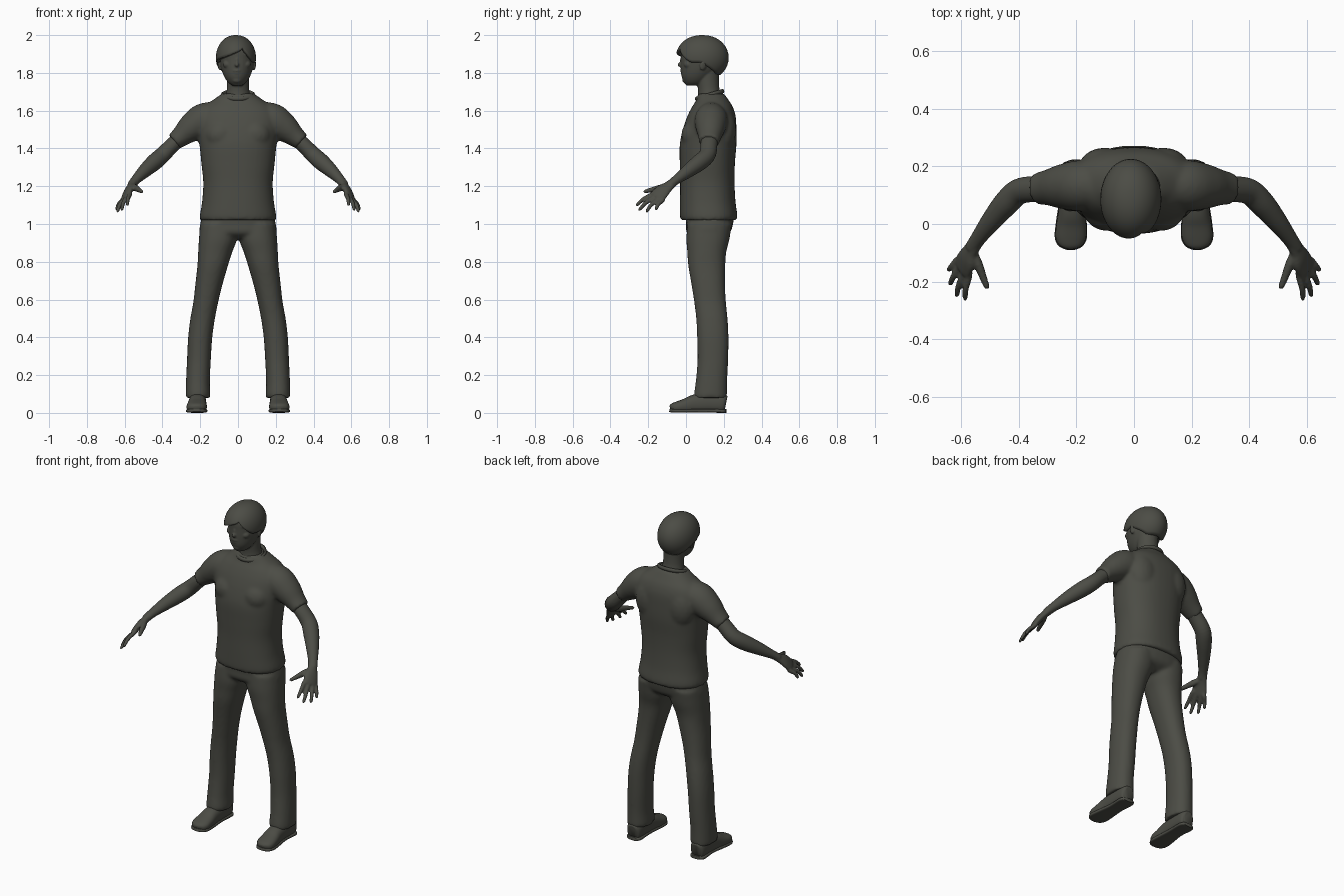
import bpy, bmesh, math
from mathutils import Vector, Matrix

mat = bpy.data.materials.new("dark olive grey")
mat.diffuse_color = (0.072, 0.073, 0.060, 1)


def spline(rows, steps):
    """Catmull-Rom interpolation of ring tuples (x, y, z, a, b)."""
    out = []
    for i in range(len(rows) - 1):
        p0, p1, p2, p3 = (rows[max(0, min(len(rows) - 1, i + k))] for k in (-1, 0, 1, 2))
        for s in range(steps):
            t = s / steps
            out.append([0.5 * (2 * b + (c - a) * t + (2 * a - 5 * b + 4 * c - d) * t * t
                               + (3 * b - a - 3 * c + d) * t ** 3)
                        for a, b, c, d in zip(p0, p1, p2, p3)])
    return out + [list(rows[-1])]


def loft(bm, rows, ref=None, n=28, power=2.0, steps=5):
    """Closed tube; level rings when ref is None, else rings square to the path."""
    rows = spline(rows, steps)
    cen = [Vector(r[:3]) for r in rows]
    rings, new = [], []
    for i, r in enumerate(rows):
        if ref is None:
            u, v = Vector((1, 0, 0)), Vector((0, 1, 0))
        else:
            t = (cen[min(i + 1, len(cen) - 1)] - cen[max(i - 1, 0)]).normalized()
            u = Vector(ref)
            u = (u - t * u.dot(t)).normalized()
            v = t.cross(u)
        ring = []
        for k in range(n):
            w = 2 * math.pi * k / n
            c, s = math.cos(w), math.sin(w)
            c = math.copysign(abs(c) ** (2 / power), c)
            s = math.copysign(abs(s) ** (2 / power), s)
            ring.append(bm.verts.new(cen[i] + u * c * max(r[3], .002) + v * s * max(r[4], .002)))
        rings.append(ring)
    for A, B in zip(rings, rings[1:]):
        for k in range(n):
            new.append(bm.faces.new((A[k], A[(k + 1) % n], B[(k + 1) % n], B[k])))
    new += [bm.faces.new(rings[0][::-1]), bm.faces.new(rings[-1])]
    bmesh.ops.recalc_face_normals(bm, faces=new)


def blob(bm, loc, size, rot=(0, 0, 0)):
    m = Matrix.Translation(loc)
    for ax, w in zip("XYZ", rot):
        m = m @ Matrix.Rotation(math.radians(w), 4, ax)
    bmesh.ops.create_uvsphere(bm, u_segments=20, v_segments=12, radius=1,
                              matrix=m @ Matrix.Diagonal((*size, 1)))


def finish(name, bm, mirror=False, voxel=0, smooth=0, angle=50):
    me = bpy.data.meshes.new(name)
    bm.to_mesh(me)
    bm.free()
    ob = bpy.data.objects.new(name, me)
    bpy.context.collection.objects.link(ob)
    me.materials.append(mat)
    for p in me.polygons:
        p.use_smooth = True
    if mirror:
        m = ob.modifiers.new("mirror", "MIRROR")
        m.use_mirror_merge = False
    if voxel:
        m = ob.modifiers.new("blend", "REMESH")
        m.mode, m.voxel_size, m.use_smooth_shade = "VOXEL", voxel, True
    if smooth:
        m = ob.modifiers.new("soften", "SMOOTH")
        m.factor, m.iterations = 0.5, smooth
    if not voxel:
        bpy.ops.object.select_all(action="DESELECT")
        bpy.context.view_layer.objects.active = ob
        ob.select_set(True)
        bpy.ops.object.shade_smooth_by_angle(angle=math.radians(angle))
    return ob


# T-shirt: trunk, sleeves and shoulder blades blended together
bm = bmesh.new()
loft(bm, [(0, .12, 1.02, .2, .148), (0, .12, 1.045, .202, .152), (0, .115, 1.12, .19, .147),
          (0, .113, 1.22, .184, .144), (0, .113, 1.32, .194, .146), (0, .117, 1.42, .204, .15),
          (0, .125, 1.5, .215, .142), (0, .135, 1.57, .215, .128), (0, .14, 1.62, .185, .108),
          (0, .14, 1.655, .135, .086), (0, .132, 1.69, .085, .07)], n=40, power=2.3)
loft(bm, [(.1, .135, 1.575, .075, .07), (.18, .133, 1.55, .09, .088), (.245, .13, 1.51, .077, .079),
          (.3, .126, 1.465, .056, .062), (.338, .122, 1.435, .046, .055)], ref=(0, 0, 1))
loft(bm, [(-.1, .135, 1.575, .075, .07), (-.18, .133, 1.55, .09, .088), (-.245, .13, 1.51, .077, .079),
          (-.3, .126, 1.465, .056, .062), (-.338, .122, 1.435, .046, .055)], ref=(0, 0, 1))
for s in (1, -1):
    blob(bm, (s * .1, .2, 1.5), (.09, .065, .12))
    blob(bm, (s * .09, .045, 1.47), (.085, .07, .08))
finish("tshirt", bm, voxel=.01, smooth=5)

# Collar band around the neck, lower at the front
bm = bmesh.new()
N, M = 40, 8
ring = [[bm.verts.new(((.082 + .009 * math.cos(q)) * math.cos(w),
                       .125 + (.069 + .009 * math.cos(q)) * math.sin(w),
                       1.683 + .02 * math.sin(w) + .012 * math.sin(q)))
         for q in (2 * math.pi * j / M for j in range(M))]
        for w in (2 * math.pi * i / N for i in range(N))]
for i in range(N):
    for j in range(M):
        a, b = ring[i], ring[(i + 1) % N]
        bm.faces.new((a[j], b[j], b[(j + 1) % M], a[(j + 1) % M]))
finish("collar", bm)

# Trousers: hips plus mirrored legs
bm = bmesh.new()
loft(bm, [(0, .125, 1.06, .185, .13), (0, .125, 1.0, .2, .124), (0, .118, .955, .2, .115),
          (0, .112, .925, .14, .075)], n=36, power=2.4)
loft(bm, [(.1, .125, 1.0, .1, .118), (.106, .116, .92, .101, .114), (.121, .11, .85, .09, .103),
          (.134, .11, .78, .081, .098), (.154, .118, .68, .072, .089), (.17, .127, .59, .066, .084),
          (.187, .137, .5, .065, .083), (.2, .142, .4, .064, .083), (.207, .142, .28, .063, .081),
          (.212, .135, .17, .063, .083), (.212, .13, .105, .065, .087),
          (.212, .13, .08, .065, .087)], n=32, power=2.2)
finish("trousers", bm, mirror=True, voxel=.01, smooth=4)

# Shoes: upper with a flat sole under it
bm = bmesh.new()
loft(bm, [(.214, .212, .05, .025, .035), (.214, .195, .052, .043, .052), (.214, .12, .054, .046, .054),
          (.215, .05, .048, .047, .05), (.217, 0, .037, .052, .04), (.219, -.045, .03, .053, .031),
          (.219, -.072, .026, .041, .024), (.219, -.084, .023, .018, .014)], ref=(1, 0, 0), power=2.4)
for v in bm.verts:
    v.co.z = max(v.co.z, .008)
loft(bm, [(.216, .213, .01, .03, .01), (.215, .19, .01, .047, .01), (.214, .1, .012, .044, .01),
          (.217, .01, .011, .053, .01), (.219, -.045, .011, .056, .01), (.219, -.075, .012, .043, .01),
          (.219, -.088, .014, .018, .008)], ref=(1, 0, 0), power=4)
for v in bm.verts:
    v.co.z = max(v.co.z, 0)
finish("shoes", bm, mirror=True)

# Arms with palms, fingers and thumbs
bm = bmesh.new()
loft(bm, [(.27, .128, 1.485, .04, .045), (.34, .122, 1.425, .04, .045), (.4, .112, 1.365, .043, .045),
          (.445, .07, 1.325, .044, .044), (.495, .01, 1.28, .036, .036), (.54, -.05, 1.235, .025, .027),
          (.562, -.085, 1.207, .022, .026)], ref=(0, 0, 1))
across = (.45, .75, -.4)
loft(bm, [(.55, -.065, 1.223, .025, .019), (.568, -.095, 1.198, .031, .019), (.58, -.122, 1.177, .042, .019),
          (.593, -.15, 1.148, .045, .016), (.598, -.16, 1.138, .038, .012)], ref=across)
fingers = [((.572, -.178, 1.157), (.587, -.265, 1.098)), ((.59, -.168, 1.142), (.617, -.252, 1.072)),
           ((.605, -.148, 1.13), (.64, -.212, 1.064)), ((.612, -.125, 1.125), (.645, -.162, 1.075))]
for a, b in fingers:
    a, b = Vector(a), Vector(b)
    root = a + (Vector((.578, -.115, 1.18)) - a) * .35
    mid = a.lerp(b, .5) + Vector((.004, -.004, .004))
    loft(bm, [(*root, .012, .012), (*a, .0125, .0125), (*mid, .011, .011),
              (*a.lerp(b, .9), .009, .009), (*b, .004, .004)], ref=across, n=12, steps=4)
loft(bm, [(.56, -.095, 1.2, .016, .016), (.54, -.14, 1.19, .018, .016), (.523, -.185, 1.18, .013, .013),
          (.511, -.216, 1.172, .01, .01), (.507, -.226, 1.169, .004, .004)], ref=(0, 0, 1), n=14)
finish("arms", bm, mirror=True, voxel=.006, smooth=2)

# Head: skull, jaw, neck, facial features and ears
bm = bmesh.new()
loft(bm, [(-.005, .045, 1.733, .026, .042), (-.005, .05, 1.75, .048, .06), (-.005, .06, 1.78, .068, .083),
          (-.005, .075, 1.82, .083, .102), (-.005, .085, 1.87, .091, .112), (-.007, .09, 1.92, .092, .115),
          (-.007, .09, 1.96, .072, .09), (-.007, .09, 1.985, .03, .04)], n=36)
loft(bm, [(0, .13, 1.64, .075, .07), (0, .122, 1.7, .061, .058), (0, .117, 1.75, .058, .058),
          (0, .115, 1.82, .06, .062)])
blob(bm, (-.006, -.025, 1.843), (.012, .02, .013))                 # nose tip
blob(bm, (-.006, -.017, 1.868), (.009, .015, .03), (-12, 0, 0))    # nose bridge
blob(bm, (-.006, -.019, 1.812), (.024, .012, .007))                # upper lip
blob(bm, (-.006, -.015, 1.798), (.02, .013, .007))                 # lower lip
blob(bm, (-.006, 0, 1.762), (.026, .02, .018))                     # chin
for s in (1, -1):
    blob(bm, (-.006 + s * .036, -.002, 1.9), (.026, .016, .009))     # brow
    blob(bm, (-.006 + s * .036, -.002, 1.878), (.017, .012, .007))   # eyelid
    blob(bm, (-.006 + s * .048, .012, 1.845), (.026, .024, .022))    # cheek
    blob(bm, (-.006 + s * .091, .092, 1.845), (.009, .019, .032), (-12, 0, s * 18))  # ear
finish("head", bm, voxel=.005, smooth=2)

# Hair: domed cap whose rim dips at the nape and sweeps across the brow
bm = bmesh.new()
N, M = 64, 14
C, R = Vector((-.011, .086, 1.88)), Vector((.106, .14, .12))
grid = []
for i in range(N):
    w = 2 * math.pi * i / N
    dx, dy = math.cos(w), math.sin(w)
    if dy > -.25:
        rim = 1.855 - .065 * max(0, min(1, (dy + .05) / .8))
    elif dx < .3:
        rim = 1.868 + .055 * (dx + 1) / 1.3
    else:
        rim = 1.945 - .09 * min(1, (dx - .3) / .6)
    lat0 = math.asin((rim - C.z) / R.z)
    col = []
    for j in range(M):
        lat = lat0 + (math.pi / 2 - lat0) * j / M
        k = max(0, math.cos(lat)) ** .92
        col.append(bm.verts.new((C.x + R.x * dx * k, C.y + R.y * dy * k, C.z + R.z * math.sin(lat))))
    grid.append(col)
top = bm.verts.new((C.x, C.y, C.z + R.z))
for i in range(N):
    a, b = grid[i], grid[(i + 1) % N]
    for j in range(M - 1):
        bm.faces.new((a[j], b[j], b[j + 1], a[j + 1]))
    bm.faces.new((a[-1], b[-1], top))
hair = finish("hair", bm)
m = hair.modifiers.new("thickness", "SOLIDIFY")
m.thickness, m.offset = .02, -1
